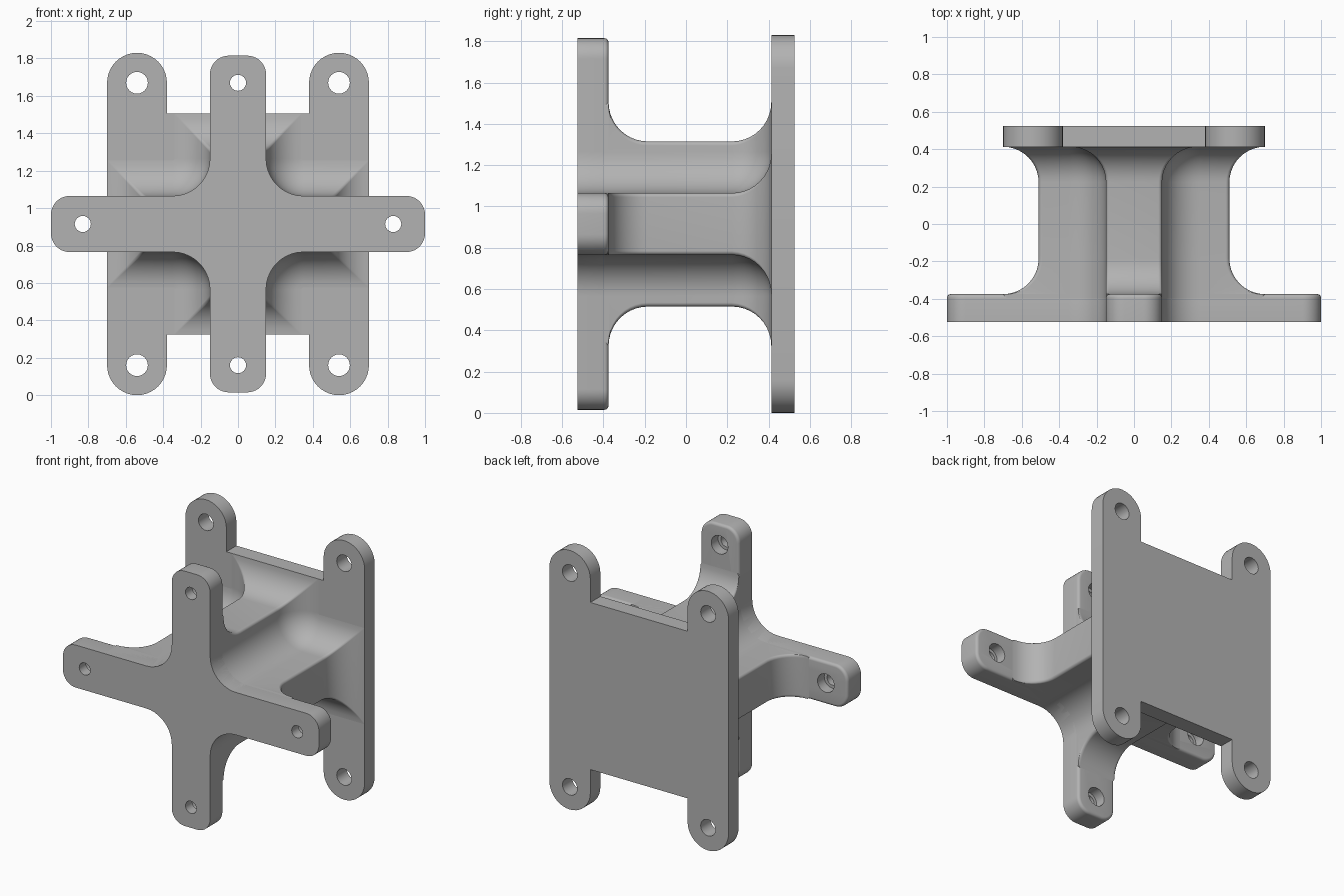
import bpy, bmesh
from math import sin, cos, pi, radians

cube = bpy.data.objects.get("Cube")
if cube:
    bpy.data.objects.remove(cube, do_unlink=True)

grey = bpy.data.materials.new("plain grey")
grey.use_nodes = True
COLOUR = (0.45, 0.45, 0.45, 1)
grey.diffuse_color = COLOUR
grey.node_tree.nodes["Principled BSDF"].inputs["Base Color"].default_value = COLOUR

MID = 0.915      # height of the centre line
SEG = 10         # segments per quarter round
FILLET = 0.19    # blend radius between column and plates
CORNER = 0.35    # centre of the rounded inner corners


def arc(cx, cz, r, start, end, n=SEG):
    angles = [radians(start + (end - start) * i / n) for i in range(n + 1)]
    return [(cx + r * cos(a), cz + r * sin(a)) for a in angles]


def four_way(quarter):
    """Mirror one quarter outline into a closed loop."""
    flip = quarter[::-1]
    return (quarter + [(-x, z) for x, z in flip]
            + [(-x, -z) for x, z in quarter] + [(x, -z) for x, z in flip])


def cross(ex, ez, w, tip):
    """Cross outline with arm reaches ex and ez, half width w, rounded tips."""
    return four_way(arc(ex - tip, w - tip, tip, 0, 90)
                    + arc(CORNER, CORNER, CORNER - w, 270, 180)
                    + arc(w - tip, ez - tip, tip, 0, 90))


def loft(name, sections):
    """Skin a list of (y, outline) sections and cap both ends."""
    bm = bmesh.new()
    rings = [[bm.verts.new((x, y, z + MID)) for x, z in pts] for y, pts in sections]
    for a, b in zip(rings, rings[1:]):
        for i in range(len(a)):
            j = (i + 1) % len(a)
            bm.faces.new((a[i], a[j], b[j], b[i]))
    bm.faces.new(rings[0])
    bm.faces.new(rings[-1])
    bmesh.ops.recalc_face_normals(bm, faces=bm.faces)
    mesh = bpy.data.meshes.new(name)
    bm.to_mesh(mesh)
    bm.free()
    mesh.materials.append(grey)
    obj = bpy.data.objects.new(name, mesh)
    bpy.context.collection.objects.link(obj)
    return obj


def activate(obj):
    bpy.ops.object.select_all(action='DESELECT')
    obj.select_set(True)
    bpy.context.view_layer.objects.active = obj


def drill(obj, x, z, r, y0, y1):
    cutter = loft("hole_cutter", [(y, arc(x, z, r, 0, 345, 23)) for y in (y0, y1)])
    cutter.hide_render = True
    mod = obj.modifiers.new("hole", 'BOOLEAN')
    mod.operation, mod.solver, mod.object = 'DIFFERENCE', 'EXACT', cutter
    activate(obj)
    bpy.ops.object.modifier_apply(modifier=mod.name)
    bpy.data.objects.remove(cutter, do_unlink=True)


# Front cross: flat face forward, softened rear edge
soft = 0.02
sections = [(-0.525, cross(1, 0.9, 0.15, 0.1))]
for i in range(6):
    a = i / 5 * pi / 2
    inset = soft * (1 - cos(a))
    sections.append((-0.375 - soft + soft * sin(a),
                     cross(1 - inset, 0.9 - inset, 0.15 - inset, 0.1 - inset)))
front_cross = loft("front_cross", sections)
for x, z in ((0.83, 0), (-0.83, 0), (0, 0.755), (0, -0.755)):
    drill(front_cross, x, z, 0.043, -0.7, -0.2)
    drill(front_cross, x, z, 0.065, -0.45, -0.2)

# Column: arm ends blend into the front cross, whole outline flares to the back
sections = [(-0.5, cross(0.51 + FILLET, 0.4 + FILLET, 0.15, soft))]
for i in range(SEG + 1):
    a = (1 - i / SEG) * pi / 2
    d = FILLET * (1 - cos(a))
    sections.append((-0.375 + FILLET * (1 - sin(a)), cross(0.51 + d, 0.4 + d, 0.15, soft)))
for i in range(SEG + 1):
    a = i / SEG * pi / 2
    d = FILLET * (1 - cos(a))
    sections.append((0.413 - FILLET * (1 - sin(a)),
                     cross(0.51 + d, 0.4 + d, 0.15 + d, soft * (1 - 0.8 * i / SEG))))
column = loft("column", sections)

# Back plate: flat panel with four rounded lugs
lug_x, lug_z, lug_r = 0.54, 0.755, 0.16
quarter = arc(lug_x, lug_z, lug_r, 0, 180, 2 * SEG) + [(lug_x - lug_r, 0.59)]
outline = four_way(quarter)
back_plate = loft("back_plate", [(0.413, outline), (0.525, outline)])
for sx in (-1, 1):
    for sz in (-1, 1):
        drill(back_plate, sx * lug_x, sz * lug_z, 0.058, 0.3, 0.7)

for part in (front_cross, column, back_plate):
    activate(part)
    bpy.ops.object.shade_smooth_by_angle(angle=radians(30))
